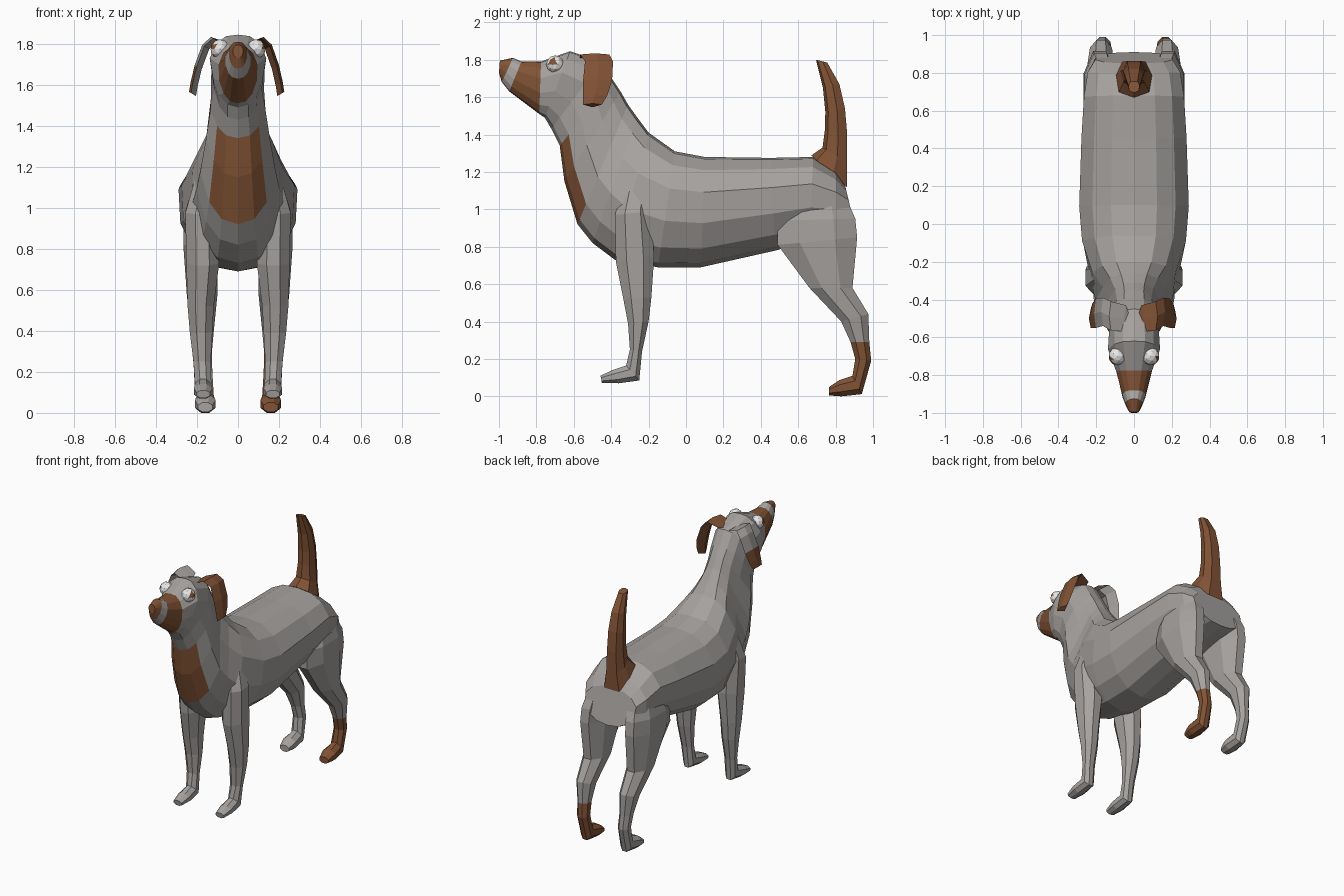
import bpy, bmesh, math
from mathutils import Vector

if "Cube" in bpy.data.objects:
    bpy.data.objects.remove(bpy.data.objects["Cube"])


def material(name, rgb):
    m = bpy.data.materials.new(name)
    m.diffuse_color = (*rgb, 1)
    m.use_nodes = True
    m.node_tree.nodes["Principled BSDF"].inputs["Base Color"].default_value = m.diffuse_color
    return m


GREY = material("grey_coat", (0.38, 0.36, 0.345))
BROWN = material("brown_patch", (0.22, 0.085, 0.035))
WHITE = material("eye_white", (0.80, 0.80, 0.80))
MATS = [GREY, BROWN, WHITE]

# Half cross-sections: (share of half width, share of the way from point a to point b)
TORSO = [(0, 0), (.42, .02), (.76, .12), (1, .32), (.97, .6), (.74, .83), (.42, .96), (0, 1)]
LIMB = [(0.4, 0), (1, .28), (1, .72), (0.4, 1)]
TAIL = [(0, 0), (.8, .15), (1, .6), (.6, 1)]


def finish(bm, name):
    bmesh.ops.recalc_face_normals(bm, faces=bm.faces)
    me = bpy.data.meshes.new(name)
    bm.to_mesh(me)
    bm.free()
    for m in MATS:
        me.materials.append(m)
    ob = bpy.data.objects.new(name, me)
    bpy.context.collection.objects.link(ob)
    return ob


def loft(name, rings, half, colour=lambda seg, face: 0):
    """rings: (ya, za, yb, zb, x centre, half width near a[, half width near b])"""
    prof = half + [(-f, t) for f, t in reversed(half) if f > 0]
    n = len(prof)
    bm = bmesh.new()
    loops = []
    for ya, za, yb, zb, xc, *w in rings:
        loops.append([bm.verts.new((xc + f * (w[0] if t < .5 else w[-1]),
                                    ya + (yb - ya) * t, za + (zb - za) * t))
                      for f, t in prof])
    for i in range(len(loops) - 1):
        a, b = loops[i], loops[i + 1]
        for j in range(n):
            k = (j + 1) % n
            bm.faces.new((a[j], a[k], b[k], b[j])).material_index = colour(i, j)
    bm.faces.new(loops[0]).material_index = colour(0, 0)
    bm.faces.new(loops[-1]).material_index = colour(len(loops) - 2, 0)
    return finish(bm, name)


# Torso, neck and head in one run from rump to nose
body = [
    (.85, 1.13, .91, .88, .205),
    (.80, 1.20, .81, .86, .245),
    (.68, 1.28, .66, .83, .265),
    (.45, 1.275, .48, .78, .278),
    (.10, 1.28, .08, .69, .29),
    (-.06, 1.31, -.15, .69, .275),
    (-.20, 1.41, -.38, .73, .22, .235),
    (-.26, 1.49, -.50, .82, .165, .21),
    (-.31, 1.56, -.58, .92, .133, .19),
    (-.35, 1.63, -.65, 1.15, .122, .16),
    (-.39, 1.69, -.675, 1.34, .127, .138),
    (-.45, 1.79, -.72, 1.43, .13, .12),
    (-.62, 1.845, -.755, 1.49, .138, .125),
    (-.775, 1.79, -.785, 1.51, .095, .095),
    (-.88, 1.79, -.945, 1.63, .062),
    (-.925, 1.81, -.985, 1.68, .045),
    (-.995, 1.795, -1.0, 1.73, .025),
]


def body_colour(seg, face):
    chest = seg in (8, 9) and 5 <= face <= 8
    return 1 if chest or seg in (13, 15) else 0


loft("body", [(*r[:4], 0, *r[4:]) for r in body], TORSO, body_colour)

# Tail
loft("tail", [
    (.67, 1.288, .86, 1.12, 0, .10),
    (.73, 1.33, .862, 1.25, 0, .07),
    (.742, 1.42, .862, 1.40, 0, .06),
    (.745, 1.52, .85, 1.54, 0, .057),
    (.732, 1.65, .82, 1.67, 0, .048),
    (.695, 1.80, .755, 1.785, 0, .03),
], TAIL, lambda s, f: 1)

# Legs: first point is the front or top, second the back or bottom
front_leg = [
    (-.33, 1.14, -.20, 1.14, .15, .06),
    (-.38, .97, -.19, .99, .175, .082),
    (-.375, .72, -.17, .75, .172, .08),
    (-.335, .52, -.185, .53, .182, .064),
    (-.31, .39, -.20, .40, .18, .055),
    (-.30, .25, -.235, .24, .175, .042),
    (-.32, .165, -.25, .085, .17, .04),
    (-.395, .14, -.36, .07, .17, .045),
    (-.457, .11, -.45, .072, .17, .033),
]
hind_leg = [
    (.58, 1.10, .84, 1.10, .155, .065),
    (.49, .94, .905, .95, .178, .085),
    (.49, .81, .915, .85, .182, .085),
    (.66, .58, .89, .58, .175, .075),
    (.83, .40, .975, .44, .175, .058),
    (.88, .29, .98, .29, .17, .042),
    (.905, .20, .99, .19, .165, .04),
    (.89, .11, .94, .012, .16, .042),
    (.82, .087, .83, 0, .16, .05),
    (.765, .05, .765, .005, .16, .036),
]
for side, s in (("right", 1), ("left", -1)):
    sock = (lambda seg, f: int(seg >= 5)) if s == 1 else (lambda seg, f: 0)
    for name, rings, rule in (("front_leg", front_leg, lambda seg, f: 0),
                              ("hind_leg", hind_leg, sock)):
        loft(f"{side}_{name}", [(*r[:4], s * r[4], r[5]) for r in rings], LIMB, rule)

# Hanging ears: strips of (x, z, front y, back y) with an inner layer
ear = [(.04, 1.80, -.57, -.43), (.115, 1.828, -.565, -.41), (.155, 1.79, -.54, -.39),
       (.19, 1.69, -.55, -.395), (.208, 1.61, -.55, -.42), (.216, 1.56, -.55, -.45)]
for side, s in (("right", 1), ("left", -1)):
    bm = bmesh.new()
    rows = []
    for x, z, y0, y1 in ear:
        ym = (y0 + y1) / 2
        x *= 1 if s == 1 else 1.06
        rows.append([bm.verts.new((s * (x + d), y, z + d * .6)) for y, d in
                     ((y0, 0), (ym, .01), (y1, 0), (ym, -.024))])
    for i in range(len(rows) - 1):
        a, b = rows[i], rows[i + 1]
        for j in range(4):
            k = (j + 1) % 4
            f = bm.faces.new((a[j], a[k], b[k], b[j]))
            # right ear all brown, left ear only on its lower outer flap
            f.material_index = int(s == 1 or (j < 2 and i >= 3))
    for row in (rows[0], rows[-1]):
        bm.faces.new(row).material_index = int(s == 1)
    finish(bm, f"{side}_ear")

# Bulging eyes with a brown pupil
for side, s in (("right", 1), ("left", -1)):
    bm = bmesh.new()
    bmesh.ops.create_icosphere(bm, subdivisions=2, radius=.048)
    look = Vector((s * .85, -.4, .3)).normalized()
    for f in bm.faces:
        near = f.calc_center_median().normalized().dot(look) > .89
        f.material_index = 1 if near else 2
    bmesh.ops.translate(bm, verts=bm.verts, vec=(s * .088, -.70, 1.775))
    finish(bm, f"{side}_eye")
